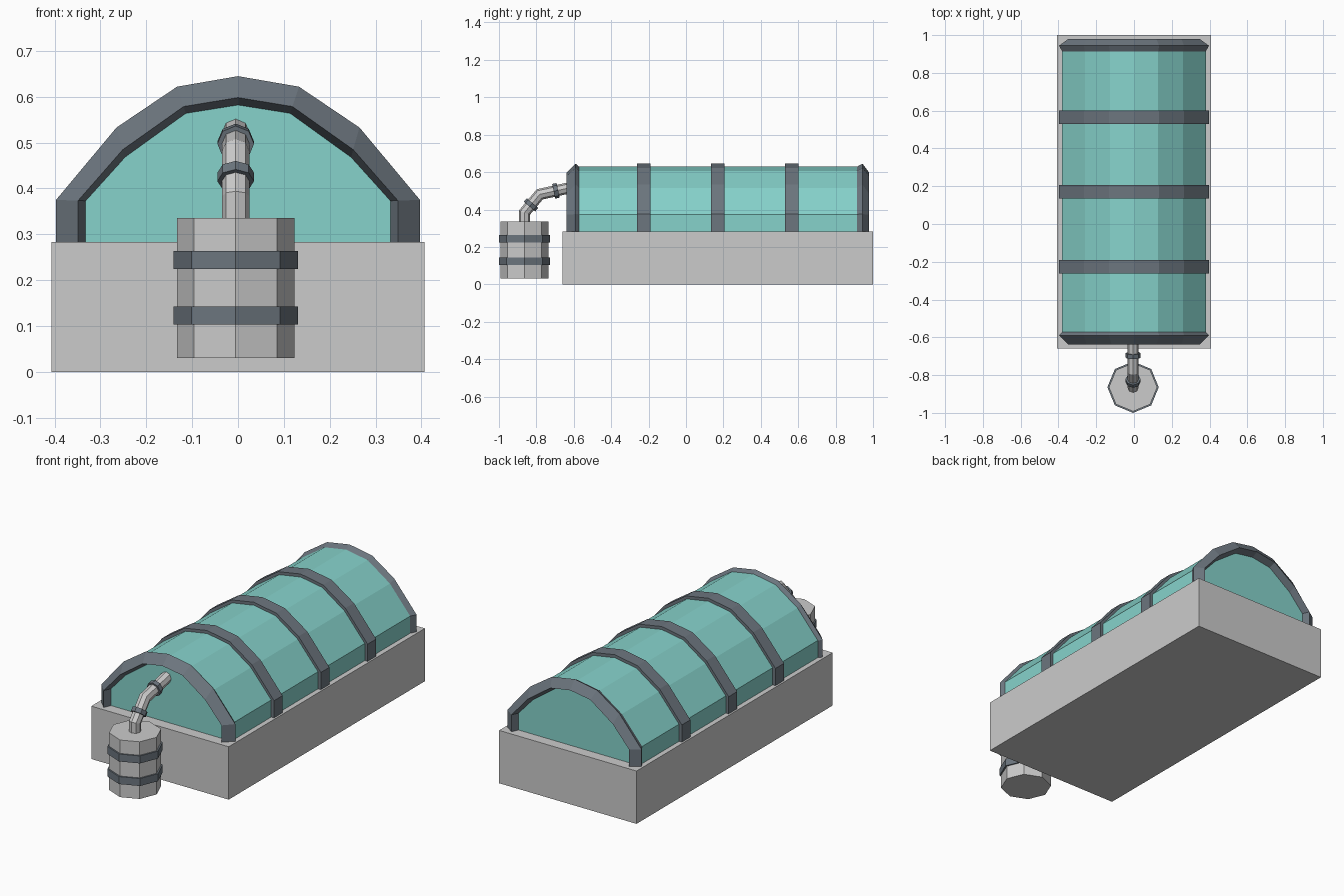
import bpy, bmesh, math
from mathutils import Vector

if "Cube" in bpy.data.objects:
    bpy.data.objects.remove(bpy.data.objects["Cube"])


def material(name, rgb):
    m = bpy.data.materials.new(name)
    m.diffuse_color = (*rgb, 1)
    m.use_nodes = True
    m.node_tree.nodes["Principled BSDF"].inputs["Base Color"].default_value = m.diffuse_color
    return m


GLASS = material("teal_glass", (0.24, 0.65, 0.60))
METAL = material("slate_metal", (0.15, 0.18, 0.21))


def loft(name, rings, mat=None, loop=False):
    """Skin equal closed rings; cap the ends, or join last to first if loop."""
    bm = bmesh.new()
    vs = [[bm.verts.new(p) for p in r] for r in rings]
    n = len(vs[0])
    pairs = list(zip(vs, vs[1:])) + ([(vs[-1], vs[0])] if loop else [])
    for a, b in pairs:
        for i in range(n):
            j = (i + 1) % n
            bm.faces.new((a[i], a[j], b[j], b[i]))
    if not loop:
        bm.faces.new(vs[0])
        bm.faces.new(vs[-1])
    bmesh.ops.recalc_face_normals(bm, faces=bm.faces)
    me = bpy.data.meshes.new(name)
    bm.to_mesh(me)
    bm.free()
    ob = bpy.data.objects.new(name, me)
    bpy.context.collection.objects.link(ob)
    if mat:
        me.materials.append(mat)
    return ob


# Half arch profiles (x, z): outside of the ribs and inside of the end frames
OUTER = [(.397, .27), (.397, .375), (.265, .533), (.133, .622), (0, .645)]
INNER = [(.33, .27), (.33, .373), (.246, .466), (.113, .562), (0, .58)]


def arch(t, y):
    half = [(a + (c - a) * t, b + (d - b) * t)
            for (a, b), (c, d) in zip(OUTER, INNER)]
    full = half + [(-x, z) for x, z in half[-2::-1]]
    return [Vector((x, y, z)) for x, z in full]


def arch_frame(name, section):
    """Sweep a (inset, y) cross-section along the arch."""
    strips = [arch(t, y) for t, y in section]
    return loft(name, list(zip(*strips)), METAL)


def tube(name, path, r, mat=None):
    """Mitred eight-sided tube along (y, z) points."""
    pts = [Vector((0, y, z)) for y, z in path]
    rings = []
    for i, p in enumerate(pts):
        d1 = (p - pts[i - 1]).normalized() if i else (pts[1] - p).normalized()
        d2 = (pts[i + 1] - p).normalized() if i < len(pts) - 1 else d1
        t = (d1 + d2).normalized()
        n = Vector((0, -t.z, t.y)) / t.dot(d1)
        rings.append([p + n * r * math.cos(k * math.pi / 4)
                      + Vector((r * math.sin(k * math.pi / 4) - .005, 0, 0))
                      for k in range(8)])
    return loft(name, rings, mat)


# Base block
loft("base", [[(x * .407, y, z) for x, y in ((-1, -.66), (1, -.66), (1, 1), (-1, 1))]
              for z in (0, .283)])

# Glass canopy with flat ends
loft("glass_canopy", [arch(.25, -.6), arch(.25, .942)], GLASS)

# Bevelled end frames
arch_frame("front_frame", [(1, -.595), (.72, -.638), (0, -.59), (.25, -.572)])
arch_frame("back_frame", [(1, .937), (.72, .979), (0, .944), (.25, .914)])

# Three ribs
for i, y in enumerate((-.226, .17, .566)):
    arch_frame(f"rib_{i + 1}", [(0, y - .036), (0, y + .036),
                                (.32, y + .036), (.32, y - .036)])

# Barrel tank and its hoops
TY = -.864
tube("tank", [(TY, .03), (TY, .336)], .128)
for i, z in enumerate((.123, .244)):
    tube(f"tank_hoop_{i + 1}", [(TY, z - .02), (TY, z + .02)], .136, METAL)

# Bent feed pipe and collars
A, B, C = Vector((TY, .383)), Vector((-.782, .481)), Vector((-.59, .523))
tube("feed_pipe", [(TY, .33), A, B, C], .03)
for i, (p, q, f) in enumerate(((A, B, .43), (B, C, .45))):
    c, d = p.lerp(q, f), (q - p).normalized() * .012
    tube(f"pipe_collar_{i + 1}", [c - d, c + d], .04, METAL)
